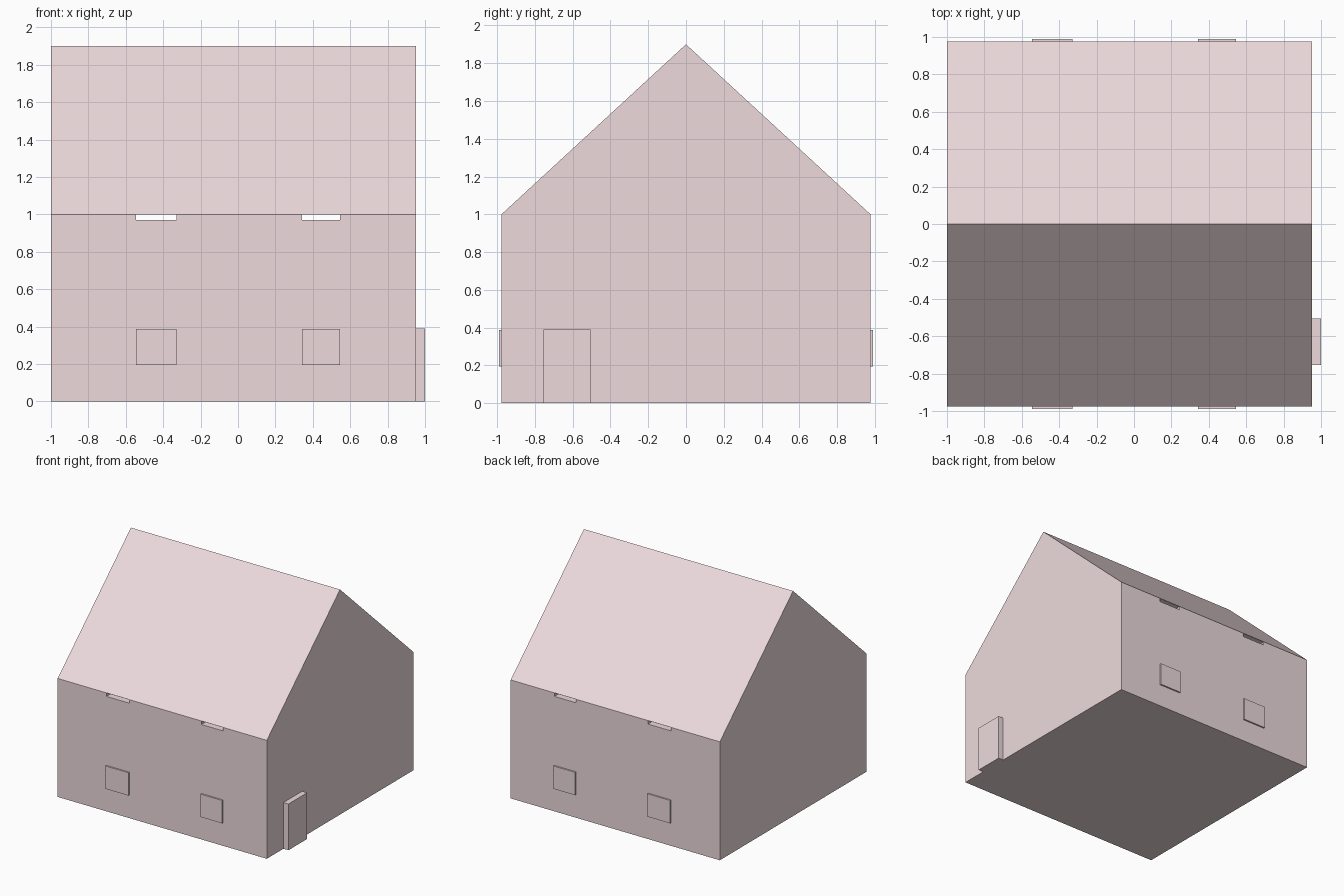
import bpy, bmesh

if "Cube" in bpy.data.objects:
    bpy.data.objects.remove(bpy.data.objects["Cube"])

pink = bpy.data.materials.new("pale_pink")
pink.diffuse_color = (0.85, 0.70, 0.72, 1)
pink.use_nodes = True
pink.node_tree.nodes["Principled BSDF"].inputs["Base Color"].default_value = pink.diffuse_color


def prism(name, profile, x0, x1):
    """Extrude a (y, z) profile along x."""
    bm = bmesh.new()
    face = bm.faces.new([bm.verts.new((x0, y, z)) for y, z in profile])
    ext = bmesh.ops.extrude_face_region(bm, geom=[face])
    verts = [v for v in ext["geom"] if isinstance(v, bmesh.types.BMVert)]
    bmesh.ops.translate(bm, verts=verts, vec=(x1 - x0, 0, 0))
    bmesh.ops.recalc_face_normals(bm, faces=bm.faces)
    mesh = bpy.data.meshes.new(name)
    bm.to_mesh(mesh)
    bm.free()
    mesh.materials.append(pink)
    obj = bpy.data.objects.new(name, mesh)
    bpy.context.collection.objects.link(obj)
    return obj


def box(name, x0, x1, y0, y1, z0, z1):
    return prism(name, [(y0, z0), (y1, z0), (y1, z1), (y0, z1)], x0, x1)


# Gabled house body
W = 0.977
house = prism("house", [(-W, 0), (W, 0), (W, 1), (0, 1.9), (-W, 1)], -1, 0.953)

# Door on the right gable wall
box("door", 0.945, 1.0, -0.755, -0.505, 0, 0.39)

for i, (x0, x1) in enumerate([(-0.545, -0.33), (0.342, 0.545)]):
    # Window panels on the front and back walls
    for side, y0, y1 in [("front", -0.99, -0.97), ("back", 0.97, 0.99)]:
        box(f"{side}_window_{i + 1}", x0, x1, y0, y1, 0.195, 0.388)
    # Slots under the eaves that run right through the house
    cutter = box(f"slot_cutter_{i + 1}", x0, x1, -1.1, 1.1, 0.97, 0.999)
    cutter.hide_render = True
    cutter.hide_set(True)
    cut = house.modifiers.new(f"eave_slot_{i + 1}", 'BOOLEAN')
    cut.operation = 'DIFFERENCE'
    cut.solver = 'EXACT'
    cut.object = cutter
